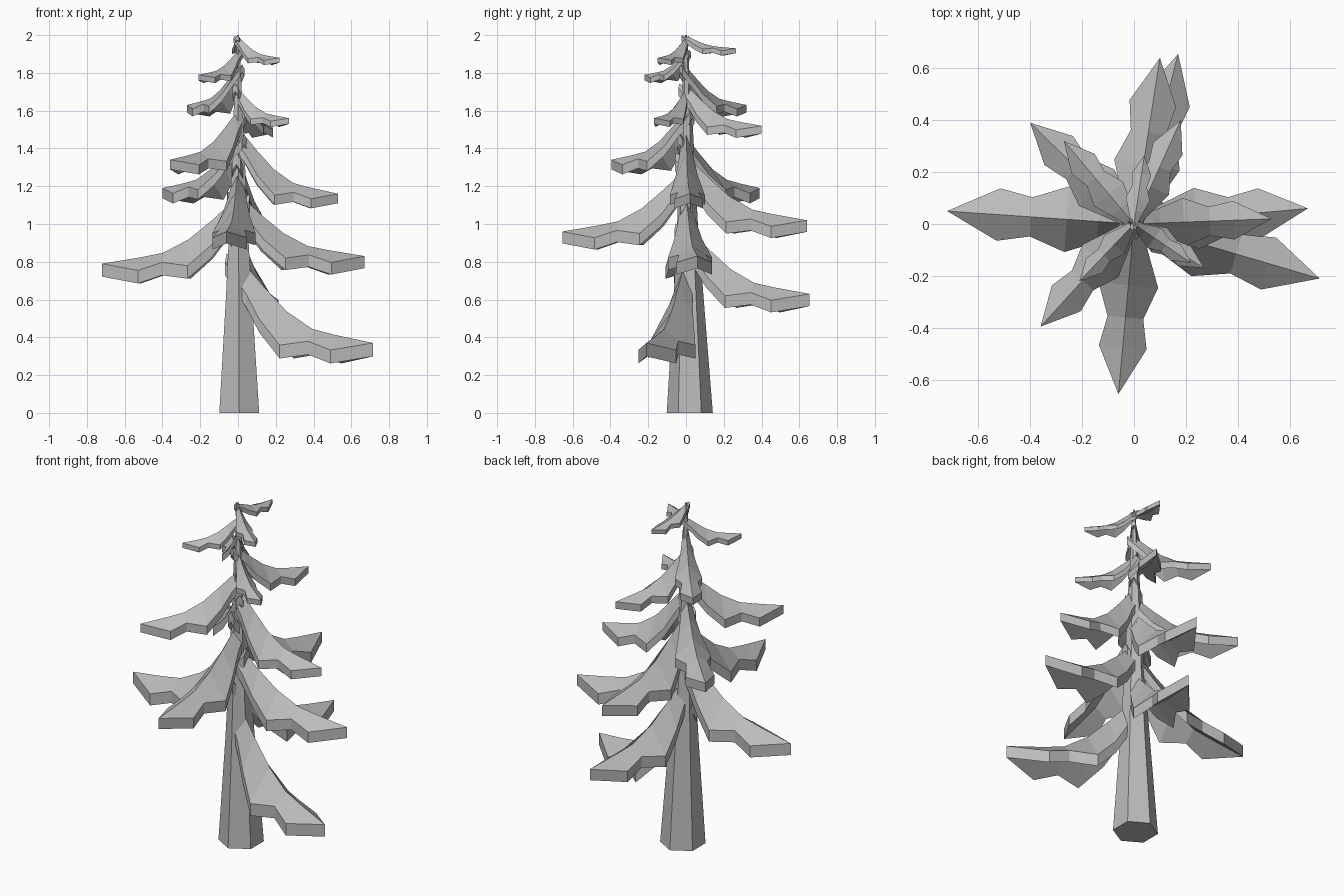
import bpy
import bmesh
import math
from mathutils import Vector

cube = bpy.data.objects.get("Cube")
if cube:
    bpy.data.objects.remove(cube, do_unlink=True)

grey = bpy.data.materials.new("plain_grey")
grey.use_nodes = True
GREY = (0.5, 0.5, 0.5, 1)
grey.diffuse_color = GREY
grey.node_tree.nodes["Principled BSDF"].inputs["Base Color"].default_value = GREY


def make_object(name, verts, faces):
    mesh = bpy.data.meshes.new(name)
    mesh.from_pydata(verts, [], faces)
    mesh.materials.append(grey)
    bm = bmesh.new()
    bm.from_mesh(mesh)
    bmesh.ops.recalc_face_normals(bm, faces=bm.faces)
    bm.to_mesh(mesh)
    bm.free()
    obj = bpy.data.objects.new(name, mesh)
    bpy.context.collection.objects.link(obj)


# Trunk: tapering six-sided column, (height, radius, y offset) per ring
def make_trunk():
    rings = [(0, .122, .02), (.6, .08, .014), (1, .055, .008), (1.5, .033, .004), (2, .006, 0)]
    sides = 6
    verts = []
    for z, radius, y in rings:
        for i in range(sides):
            a = math.tau * i / sides - math.pi / 2
            verts.append((radius * math.cos(a) + y / 3, radius * math.sin(a) + y, z))
    faces = [list(range(sides)), list(range(len(verts) - sides, len(verts)))]
    for r in range(len(rings) - 1):
        for i in range(sides):
            j = (i + 1) % sides
            low, high = r * sides, (r + 1) * sides
            faces.append((low + i, low + j, high + j, high + i))
    make_object("trunk", verts, faces)


# Branch outline in branch lengths: (distance, half width, ridge rise, edge rise)
OUTLINE = [(-.085, .035, .51, .46), (.08, .07, .42, .28), (.19, .11, .32, .135),
           (.36, .175, .18, -.015), (.55, .105, .08, .01), (.725, .14, .045, -.05)]
THICKNESS = .095


# Branch: drooping jagged leaf with a raised ridge and a flat-cut rim
def make_branch(name, x, y, z, steep):
    length = math.hypot(x, y)
    out = Vector((x, y, 0))
    side = Vector((-y, x, 0))
    up = Vector((0, 0, length))
    top = []
    for dist, half, ridge, edge in OUTLINE:
        centre = out * dist + Vector((0, 0, z))
        edge_rise = edge * steep if edge > 0 else edge
        top.append(centre + side * half + up * edge_rise)
        top.append(centre + up * ridge * steep)
        top.append(centre - side * half + up * edge_rise)
    top.append(Vector((x, y, z)))
    n = len(top)
    verts = top + [v - up * THICKNESS for v in top]

    # Upper skin, two strips that meet at the tip
    skin = []
    for r in range(len(OUTLINE) - 1):
        a, b = r * 3, r * 3 + 3
        skin += [(a, a + 1, b + 1, b), (a + 1, a + 2, b + 2, b + 1)]
    last = n - 4
    skin += [(last, last + 1, n - 1), (last + 1, last + 2, n - 1)]

    # Lower skin and rim
    faces = skin + [tuple(i + n for i in f) for f in skin]
    rows = range(len(OUTLINE))
    rim = [r * 3 for r in rows] + [n - 1] + [r * 3 + 2 for r in reversed(rows)] + [1]
    for i, a in enumerate(rim):
        b = rim[(i + 1) % len(rim)]
        faces.append((a, b, b + n, a + n))
    make_object(name, verts, faces)


make_trunk()

# Branch tips from the lowest up: x, y, z, steepness
TIPS = [
    (.715, -.21, .37, 1.25), (.17, .655, .63, 1.08), (-.72, .05, .79, 1),
    (.67, .06, .83, 1), (-.06, -.655, .96, 1.03), (.1, .64, 1.02, 1.08),
    (.53, .02, 1.16, 1.35), (-.4, .39, 1.19, 1), (-.36, -.395, 1.34, 1),
    (.18, .4, 1.52, 1), (.27, -.17, 1.56, 1), (-.27, .32, 1.63, 1),
    (-.21, -.22, 1.79, .85), (.22, -.15, 1.88, .85), (.04, .265, 1.93, .5),
]
for number, tip in enumerate(TIPS, 1):
    make_branch(f"branch_{number}", *tip)
